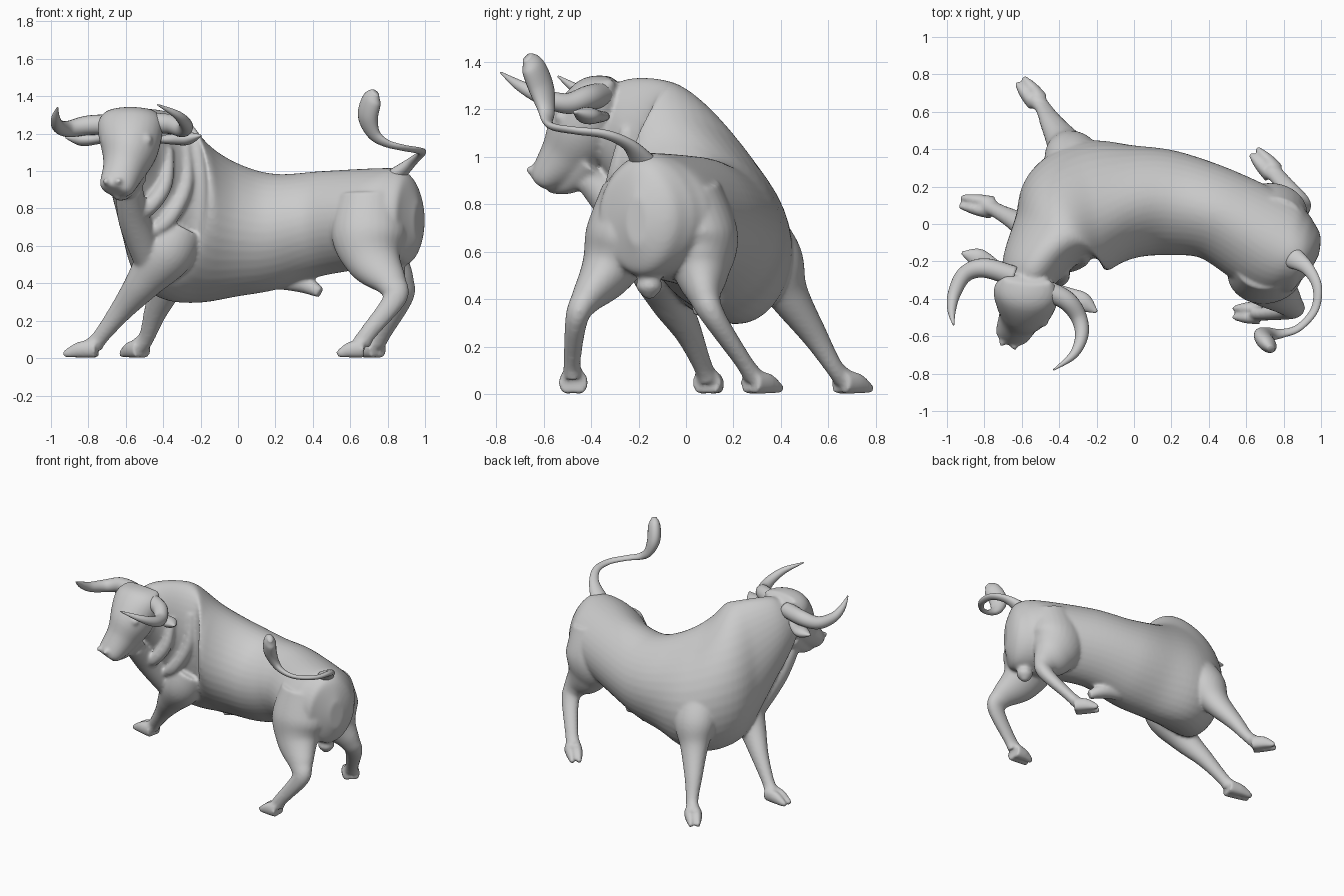
import bpy, bmesh, math
from mathutils import Vector

Y, Z = Vector((0, 1, 0)), Vector((0, 0, 1))


def loft(bm, rings, ref=Z, flat=False, steps=7, n=28):
    """Skin smooth elliptical rings (x, y, z, width, depth) along a path."""
    p = [rings[0]] + list(rings) + [rings[-1]]
    pts = []
    for i in range(1, len(p) - 2):
        for s in range(steps + (i == len(p) - 3)):
            t = s / steps
            pts.append([0.5 * (2 * b + (c - a) * t + (2 * a - 5 * b + 4 * c - d) * t * t
                               + (3 * b - a - 3 * c + d) * t ** 3)
                        for a, b, c, d in zip(*p[i - 1:i + 3])])
    side, prev = None, None
    for i, q in enumerate(pts):
        t = Vector(pts[min(i + 1, len(pts) - 1)][:3]) - Vector(pts[max(i - 1, 0)][:3])
        if flat:
            t.z = 0
        t.normalize()
        side = t.cross(ref) if side is None else side - t * side.dot(t)
        side.normalize()
        up = side.cross(t)
        # the shoulders lean into the turn
        lean = 0.12 * math.exp(-((q[0] + 0.24) / 0.22) ** 2) if flat else 0
        ring = []
        for k in range(n):
            a = 2 * math.pi * k / n
            sn = math.sin(a)
            wide = q[3] * (1 - 0.12 * sn * sn if flat else 1)
            co = Vector(q[:3]) + side * (wide * math.cos(a) - lean * sn) + up * q[4] * sn
            co.z = max(co.z, 0)
            ring.append(bm.verts.new(co))
        if prev:
            for k in range(n):
                bm.faces.new((prev[k], prev[(k + 1) % n], ring[(k + 1) % n], ring[k]))
        else:
            bm.faces.new(ring[::-1])
        prev = ring
    bm.faces.new(prev)


def tube(bm, path, radii, depth=1, **kw):
    """Loft along a path with a shared list of radii."""
    loft(bm, [(*c, r, r * depth) for c, r in zip(path, radii)], **kw)


def ball(bm, c, r):
    res = bmesh.ops.create_uvsphere(bm, u_segments=20, v_segments=12, radius=r)
    bmesh.ops.translate(bm, verts=res['verts'], vec=c)


def finish(bm, name):
    bmesh.ops.recalc_face_normals(bm, faces=bm.faces)
    me = bpy.data.meshes.new(name)
    bm.to_mesh(me)
    bm.free()
    me.polygons.foreach_set('use_smooth', [True] * len(me.polygons))
    ob = bpy.data.objects.new(name, me)
    bpy.context.collection.objects.link(ob)
    return ob


def leg(bm, path, radii, depth, toe):
    """Leg tube plus a cloven hoof running from the fetlock to the toe."""
    tube(bm, path, radii, depth, ref=Y)
    a, b = Vector(path[-1]), Vector((*toe, 0))
    a.z = 0
    s = (b - a).normalized().cross(Z) * 0.024
    for o in (s, -s):
        hoof = [(*(a.lerp(b, f) + o + Z * r), r * 0.75, r) for f, r in ((-.1, .05), (.45, .044), (1, .018))]
        loft(bm, hoof)


# trunk and neck
body = bmesh.new()
loft(body, [(.965, -.21, .73, .05, .1), (.925, -.19, .74, .165, .22), (.86, -.165, .75, .22, .26),
            (.74, -.11, .75, .27, .265), (.45, .05, .72, .25, .28), (.2, .11, .675, .28, .31),
            (0, .12, .685, .3, .355), (-.2, .1, .725, .335, .43), (-.35, .04, .8, .31, .48),
            (-.45, -.07, .88, .215, .445), (-.545, -.23, 1.04, .165, .29), (-.58, -.36, 1.12, .12, .16)],
     flat=True, n=40)

# neck folds and dewlap
fold = (.025, .04, .042, .03)
tube(body, [(-.28, -.16, 1.14), (-.28, -.19, .92), (-.38, -.22, .73), (-.52, -.18, .64)], fold)
tube(body, [(-.37, -.25, 1.12), (-.39, -.29, .93), (-.48, -.31, .8), (-.58, -.26, .75)], fold)
tube(body, [(-.58, -.4, .91), (-.555, -.26, .74), (-.46, -.09, .48)], (.07, .085, .08))

# head, jaw, brows and nostrils
loft(body, [(-.57, -.3, 1.32, .13, .03), (-.575, -.36, 1.25, .175, .12), (-.58, -.43, 1.12, .155, .15),
            (-.61, -.5, 1.01, .115, .12), (-.65, -.59, .915, .092, .072), (-.66, -.61, .89, .06, .045)])
tube(body, [(-.58, -.4, .99), (-.62, -.5, .9), (-.645, -.58, .87)], (.1, .06, .025))
for x, y in ((-.7, -.45), (-.49, -.52)):
    ball(body, (x, y, 1.165), .033)
for x, y in ((-.705, -.635), (-.64, -.655)):
    ball(body, (x, y, .945), .02)

# front legs
front = (.14, .15, .1, .063, .044, .05)
leg(body, [(-.32, -.1, .7), (-.39, -.11, .56), (-.5, -.07, .41), (-.62, .01, .26),
           (-.73, .07, .12), (-.77, .09, .07)], front, .92, (-.93, .12))
leg(body, [(-.3, .25, .75), (-.33, .36, .57), (-.37, .43, .42), (-.44, .54, .25),
           (-.485, .62, .12), (-.52, .66, .07)], front, .88, (-.61, .77))

# hind legs
hind = (.17, .2, .15, .085, .062, .046, .052)
leg(body, [(.71, -.22, .86), (.7, -.27, .66), (.73, -.33, .52), (.82, -.42, .4), (.84, -.46, .32),
           (.7, -.48, .14), (.66, -.475, .08)], hind, .78, (.53, -.475))
leg(body, [(.74, .01, .86), (.73, .06, .66), (.78, .065, .52), (.86, .08, .41), (.875, .12, .32),
           (.78, .24, .14), (.74, .28, .08)], hind, .8, (.64, .39))

# underside details
tube(body, [(.2, .12, .41), (.34, .09, .4), (.44, .05, .35)], (.04, .05, .03))
tube(body, [(.86, -.165, .6), (.85, -.16, .51), (.84, -.155, .45), (.84, -.155, .4)], (.03, .04, .055, .015), ref=Y)

# fuse the parts into one smooth skin
ob = finish(body, 'body')
fuse = ob.modifiers.new('fuse', 'REMESH')
fuse.mode = 'VOXEL'
fuse.voxel_size = 0.0105
fuse.use_smooth_shade = True
soften = ob.modifiers.new('soften', 'SMOOTH')
soften.iterations = 8

# horns, ears and tail: name, path, radii, depth factor
horn = (.055, .052, .044, .035, .023, .004)
ear = (.03, .04, .05, .008)
for name, path, radii, depth in (
    ('left_horn', [(-.64, -.28, 1.25), (-.8, -.235, 1.245), (-.905, -.27, 1.225),
                   (-.96, -.37, 1.24), (-.975, -.46, 1.285), (-.965, -.54, 1.34)], horn, 1),
    ('right_horn', [(-.48, -.35, 1.26), (-.36, -.41, 1.25), (-.295, -.5, 1.225),
                    (-.28, -.6, 1.25), (-.325, -.7, 1.3), (-.43, -.78, 1.355)], horn, 1),
    ('left_ear', [(-.69, -.28, 1.18), (-.76, -.22, 1.17), (-.84, -.18, 1.17), (-.92, -.155, 1.18)], ear, .7),
    ('right_ear', [(-.42, -.35, 1.17), (-.35, -.38, 1.17), (-.27, -.42, 1.175), (-.2, -.47, 1.19)], ear, .7),
    ('tail', [(.85, -.18, .98), (.93, -.24, 1.05), (.98, -.34, 1.095), (.965, -.46, 1.11), (.88, -.555, 1.125),
              (.79, -.585, 1.15), (.725, -.59, 1.2), (.695, -.61, 1.29), (.715, -.645, 1.38), (.735, -.67, 1.42)],
     (.06, .035, .026, .022, .021, .026, .042, .062, .058, .025), .7),
):
    bm = bmesh.new()
    tube(bm, path, radii, depth, n=20)
    finish(bm, name)
